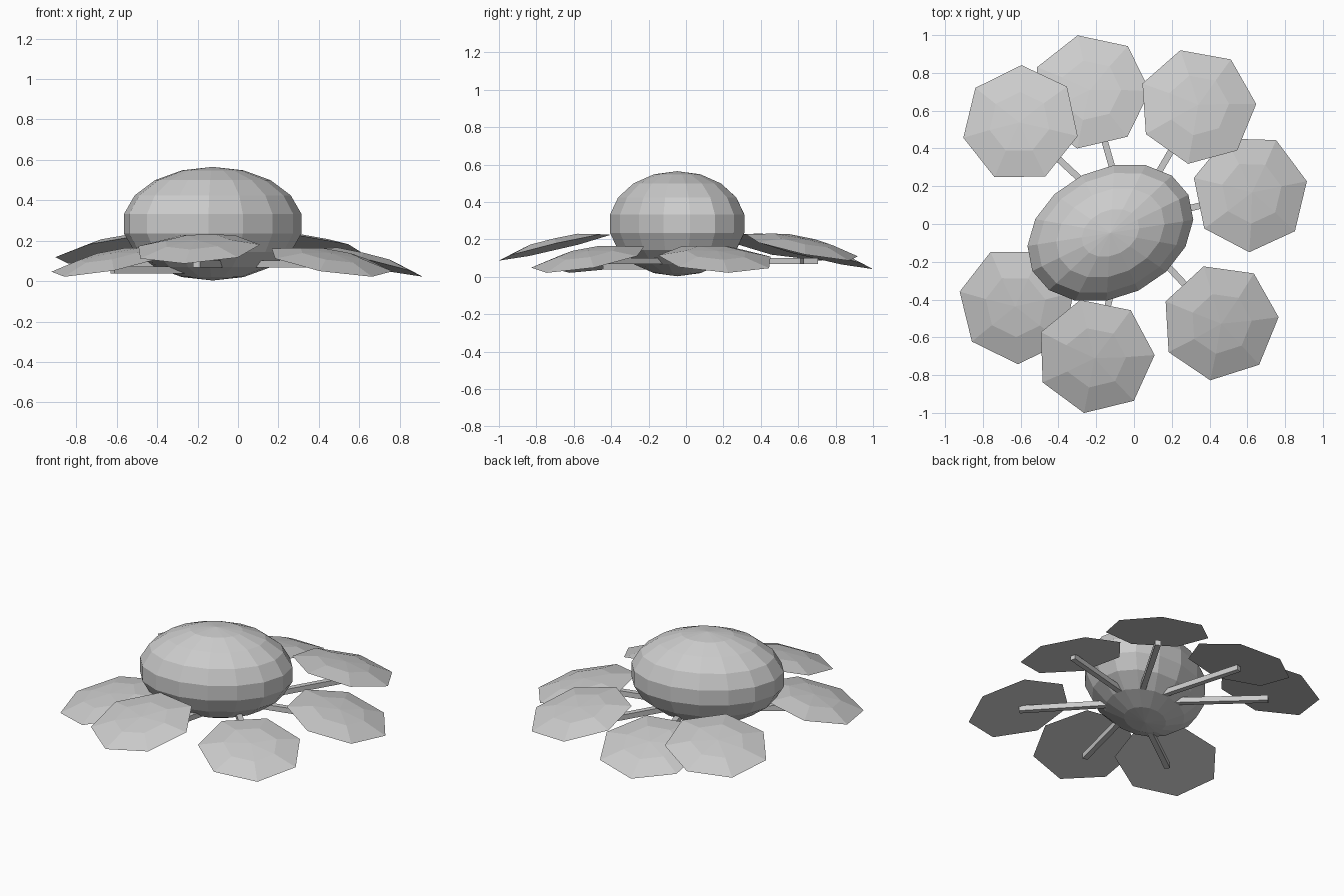
import bpy, bmesh, math
from mathutils import Matrix, Vector

if "Cube" in bpy.data.objects:
    bpy.data.objects.remove(bpy.data.objects["Cube"])

grey = bpy.data.materials.new("plain grey")
grey.diffuse_color = (0.6, 0.6, 0.6, 1)
grey.use_nodes = True
grey.node_tree.nodes["Principled BSDF"].inputs["Base Color"].default_value = grey.diffuse_color


def add_object(name, bm):
    bmesh.ops.recalc_face_normals(bm, faces=bm.faces[:])
    mesh = bpy.data.meshes.new(name)
    bm.to_mesh(mesh)
    bm.free()
    mesh.materials.append(grey)
    obj = bpy.data.objects.new(name, mesh)
    bpy.context.collection.objects.link(obj)
    return obj


# Body: faceted squashed ball, turned about the vertical
bm = bmesh.new()
bmesh.ops.create_uvsphere(bm, u_segments=16, v_segments=9, radius=1)
body = add_object("body", bm)
body.scale = (0.467, 0.345, 0.281)
body.rotation_euler = (0, 0, math.radians(26))
body.location = (-0.125, -0.047, 0.284)

HUB = Vector((-0.03, 0.0, 0.0))
SIDES = 7
TILT = math.radians(13.5)


def leaf(name, x, y, z, first_angle):
    """Shallow seven-sided dome with a flat underside, sloping down outwards."""
    bm = bmesh.new()
    rings = []
    for radius, height in ((0.315, 0), (0.165, 0.036)):
        ring = []
        for i in range(SIDES):
            a = math.radians(first_angle) + i * math.tau / SIDES
            ring.append(bm.verts.new((radius * math.cos(a), radius * math.sin(a), height)))
        rings.append(ring)
    outer, inner = rings
    tip = bm.verts.new((0, 0, 0.045))
    for i in range(SIDES):
        j = (i + 1) % SIDES
        bm.faces.new((outer[i], outer[j], inner[j], inner[i]))
        bm.faces.new((inner[i], inner[j], tip))
    bm.faces.new(outer[::-1])
    out = Vector((x, y, 0)) - HUB
    axis = Vector((0, 0, 1)).cross(out)
    bm.transform(Matrix.Translation((x, y, z)) @ Matrix.Rotation(TILT, 4, axis))
    add_object(name, bm)


def stalk(name, x, y, z):
    """Thin square bar from the hub to the middle of a leaf."""
    run = Vector((x, y, 0)) - HUB
    bm = bmesh.new()
    bmesh.ops.create_cube(bm, size=1)
    bm.transform(Matrix.Translation(HUB + run / 2 + Vector((0, 0, z)))
                 @ Matrix.Rotation(math.atan2(run.y, run.x), 4, 'Z')
                 @ Matrix.Diagonal((run.length, 0.034, 0.034, 1)))
    add_object(name, bm)


# Leaves: x, y, rim height, angle of first corner, stalk height
leaves = [
    (-0.60, 0.53, 0.160, 90, 0.085),
    (-0.23, 0.70, 0.115, 103, 0.085),
    (0.335, 0.622, 0.160, 106, 0.085),
    (0.615, 0.165, 0.095, 63, 0.085),
    (0.455, -0.52, 0.095, 107, 0.085),
    (-0.205, -0.70, 0.160, 53, 0.085),
    (-0.62, -0.43, 0.095, 116, 0.055),
]
for n, (x, y, z, angle, stalk_z) in enumerate(leaves, 1):
    leaf(f"leaf_{n}", x, y, z, angle)
    stalk(f"stalk_{n}", x, y, stalk_z)
